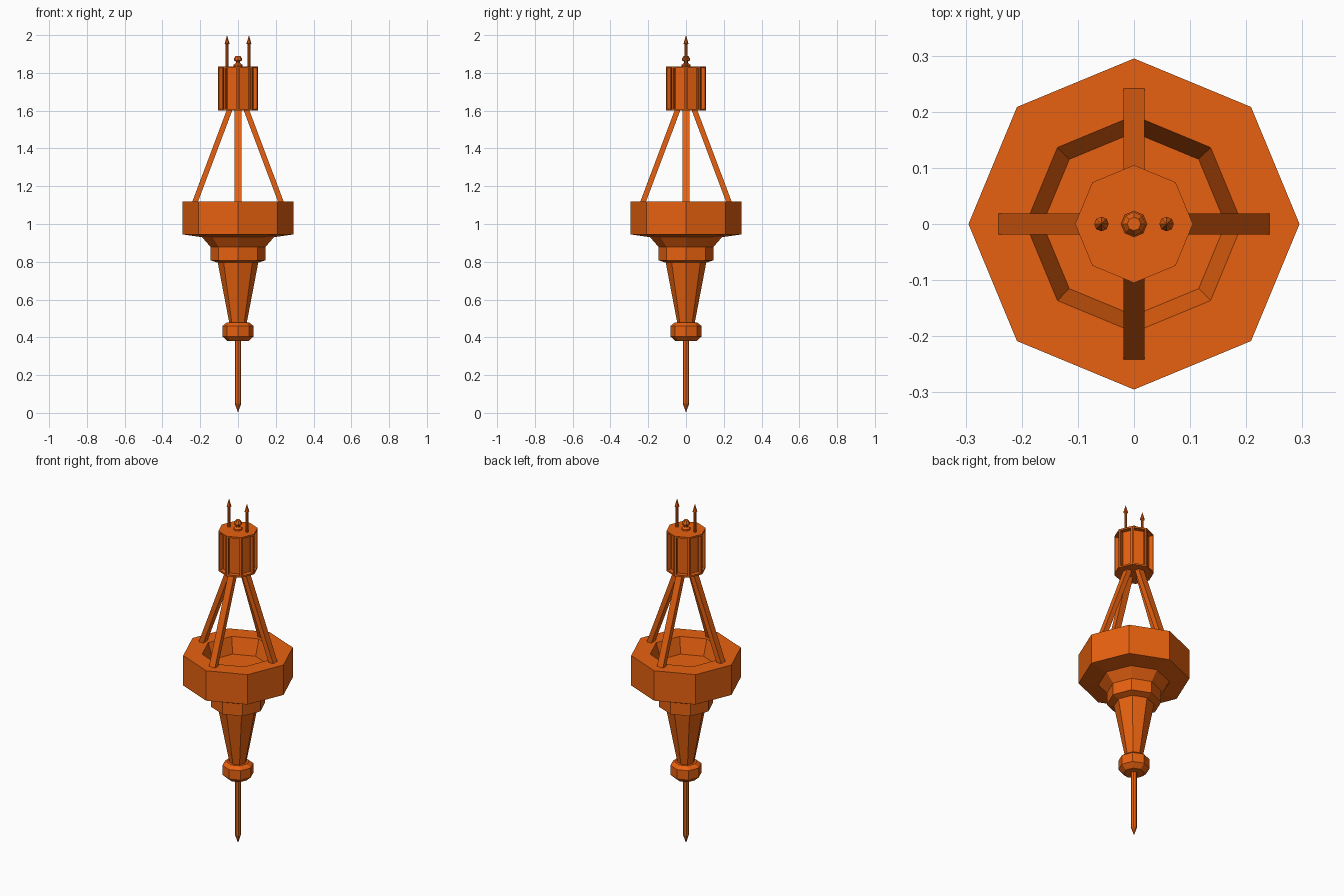
import bpy, bmesh
from math import cos, sin, pi
from mathutils import Matrix, Vector

if "Cube" in bpy.data.objects:
    bpy.data.objects.remove(bpy.data.objects["Cube"])

paint = bpy.data.materials.new("orange_paint")
paint.diffuse_color = (0.80, 0.12, 0.005, 1)
paint.use_nodes = True
paint.node_tree.nodes["Principled BSDF"].inputs["Base Color"].default_value = paint.diffuse_color


def finish(name, bm):
    bmesh.ops.recalc_face_normals(bm, faces=bm.faces)
    mesh = bpy.data.meshes.new(name)
    bm.to_mesh(mesh)
    bm.free()
    mesh.materials.append(paint)
    obj = bpy.data.objects.new(name, mesh)
    bpy.context.collection.objects.link(obj)
    return obj


def lathe(bm, profile, x=0, sides=8):
    """Closed faceted solid from (radius, z) points, corners on the axes."""
    rings = []
    for r, z in profile:
        n = sides if r > 0 else 1
        rings.append([bm.verts.new((x + r * cos(2 * pi * i / sides),
                                    r * sin(2 * pi * i / sides), z)) for i in range(n)])
    for a, b in zip(rings, rings[1:]):
        for i in range(sides):
            j = (i + 1) % sides
            quad = [a[i % len(a)], a[j % len(a)], b[j % len(b)], b[i % len(b)]]
            bm.faces.new(list(dict.fromkeys(quad)))
    for ring in (rings[0], rings[-1]):
        if len(ring) > 1:
            bm.faces.new(ring)


def lathe_part(name, profile, x=0):
    bm = bmesh.new()
    lathe(bm, profile, x)
    return finish(name, bm)


# Float ring with sunken deck, stepped hull below
lathe_part("float_body", [
    (0.105, 0.795), (0.145, 0.808), (0.145, 0.878), (0.19, 0.93), (0.295, 0.945),
    (0.295, 1.12), (0.193, 1.12), (0.163, 1.03)])

# Tapered keel, collar and pointed rod
lathe_part("keel_cone", [(0.045, 0.47), (0.108, 0.80)])
lathe_part("keel_collar", [(0.055, 0.38), (0.083, 0.405), (0.083, 0.46), (0.06, 0.478)])
lathe_part("keel_rod", [(0, 0), (0.017, 0.05), (0.017, 0.385)])

# Four leaning legs
for k in range(4):
    bm = bmesh.new()
    bmesh.ops.create_cube(bm, size=1)
    for v in bm.verts:
        top = v.co.z > 0
        v.co = Vector(((0.044 if top else 0.228) + v.co.x * 0.03,
                       v.co.y * 0.038, 1.605 if top else 1.115))
    bm.transform(Matrix.Rotation(k * pi / 2, 4, 'Z'))
    finish(f"leg_{k + 1}", bm)

# Lantern housing with recessed side panels
bm = bmesh.new()
lathe(bm, [(0.105, 1.60), (0.105, 1.835)])
bmesh.ops.recalc_face_normals(bm, faces=bm.faces)
panels = [f for f in bm.faces if abs(f.normal.z) < 0.5]
bmesh.ops.inset_individual(bm, faces=panels, thickness=0.013)
bmesh.ops.inset_individual(bm, faces=panels, thickness=0.0, depth=-0.025)
finish("lantern_housing", bm)

# Lamp on top and the two spikes beside it
lathe_part("top_lamp", [(0.023, 1.833), (0.023, 1.843), (0.011, 1.852), (0.011, 1.86),
                        (0.021, 1.865), (0.021, 1.876), (0.012, 1.89)])
for side, x in (("left", -0.058), ("right", 0.058)):
    lathe_part(f"{side}_spike", [(0.007, 1.833), (0.007, 1.95), (0.013, 1.955), (0, 2.0)], x)
